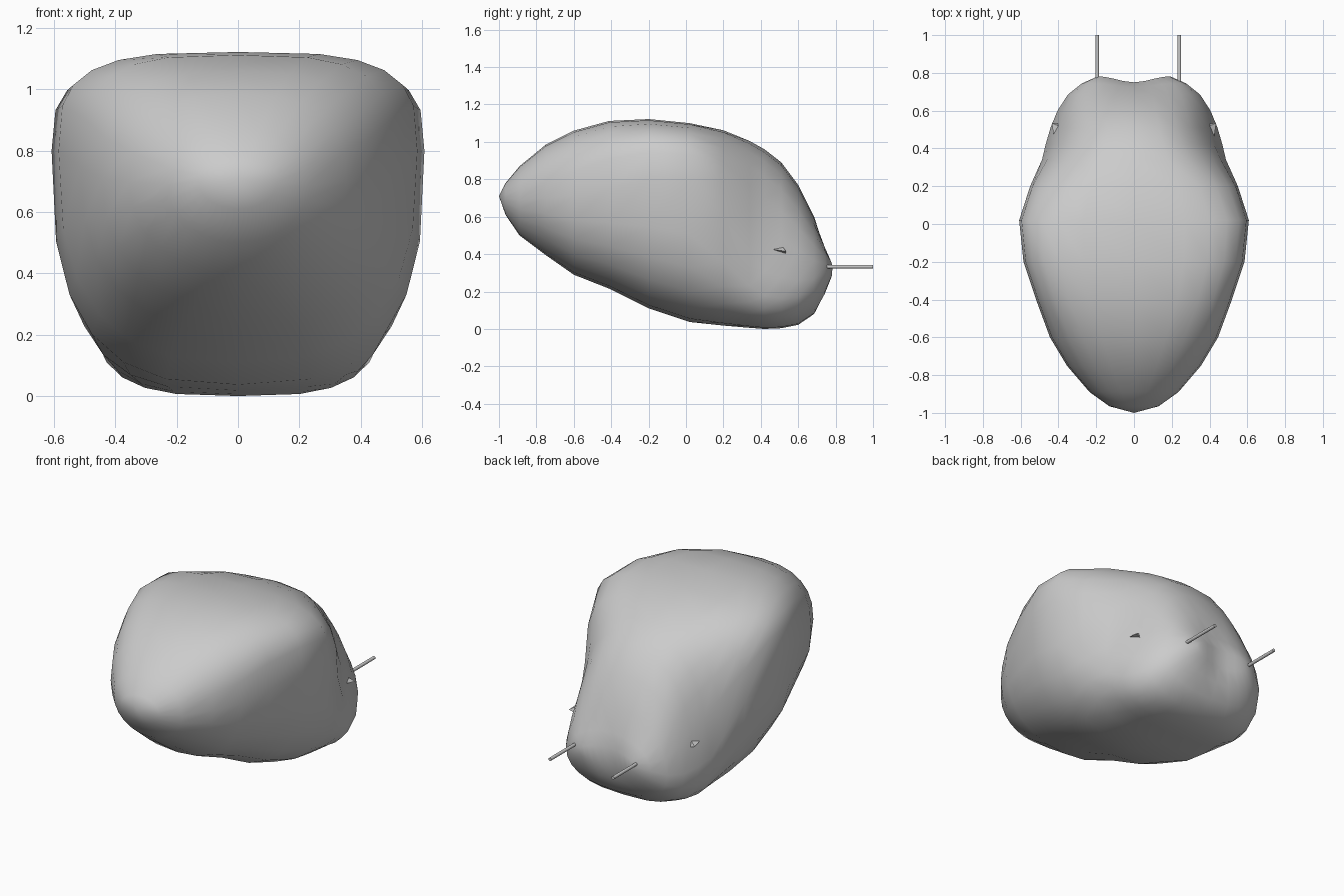
import bpy, bmesh, math

if "Cube" in bpy.data.objects:
    bpy.data.objects.remove(bpy.data.objects["Cube"])

SEG = 24
# cross-sections: y, half width, bottom z, widest z, top z, upper power, lower power, side dent
SECTIONS = [
    (-0.965, 0.13, 0.61, 0.70, 0.78, 2.0, 2.0, 0),
    (-0.89, 0.235, 0.50, 0.69, 0.87, 2.2, 2.0, 0),
    (-0.75, 0.355, 0.395, 0.70, 0.985, 2.5, 2.1, 0),
    (-0.60, 0.445, 0.29, 0.71, 1.06, 2.8, 2.3, 0),
    (-0.41, 0.515, 0.215, 0.75, 1.112, 3.3, 2.5, 0),
    (-0.20, 0.585, 0.11, 0.80, 1.122, 3.4, 2.7, 0),
    (0.02, 0.608, 0.037, 0.80, 1.10, 3.3, 2.85, 0),
    (0.20, 0.55, 0.018, 0.60, 1.062, 3.0, 3.1, 0.0),
    (0.34, 0.487, 0.006, 0.40, 1.005, 2.8, 3.2, 0.04),
    (0.42, 0.468, 0.0, 0.31, 0.96, 2.7, 3.2, 0.09),
    (0.51, 0.442, 0.004, 0.28, 0.89, 2.5, 3.1, 0.11),
    (0.60, 0.405, 0.022, 0.26, 0.77, 2.3, 2.8, 0.08),
    (0.685, 0.35, 0.08, 0.27, 0.60, 2.2, 2.5, 0.03),
    (0.745, 0.275, 0.17, 0.30, 0.46, 2.2, 2.3, 0),
    (0.785, 0.19, 0.255, 0.32, 0.375, 2.2, 2.2, 0),
]


def finish(bm, name):
    bmesh.ops.recalc_face_normals(bm, faces=bm.faces)
    mesh = bpy.data.meshes.new(name)
    bm.to_mesh(mesh)
    bm.free()
    obj = bpy.data.objects.new(name, mesh)
    bpy.context.collection.objects.link(obj)
    return obj


# Body: lofted egg-shaped sections with a shallow groove at the rear
bm = bmesh.new()
rings = []
for y, w, zb, zm, zt, nu, nl, dent in SECTIONS:
    ring = []
    for i in range(SEG):
        a = 2 * math.pi * i / SEG
        c, s = math.cos(a), math.sin(a)
        n = nu if s >= 0 else nl
        x = w * math.copysign(abs(c) ** (2 / n), c)
        x *= 1 - dent * min(1, max(0, s) * 3)
        h = (zt - zm) if s >= 0 else (zm - zb)
        z = zm + h * math.copysign(abs(s) ** (2 / n), s)
        depth = 0.035 if y > 0.76 else 0.02 if y > 0.72 else 0
        ring.append(bm.verts.new((x, y - depth * math.exp(-(x / 0.12) ** 2), z)))
    rings.append(ring)
for r0, r1 in zip(rings, rings[1:]):
    for i in range(SEG):
        j = (i + 1) % SEG
        bm.faces.new((r0[i], r0[j], r1[j], r1[i]))
# Pointed front tip
tip = bm.verts.new((0, -1.0, 0.71))
for i in range(SEG):
    bm.faces.new((rings[0][i], rings[0][(i + 1) % SEG], tip))
# Rear cap: strips joining the upper and lower halves
end = rings[-1]
half = SEG // 2
for i in range(half):
    quad = (end[i], end[i + 1], end[(SEG - i - 1) % SEG], end[(SEG - i) % SEG])
    bm.faces.new(list(dict.fromkeys(quad)))
body = finish(bm, "body")
body.data.shade_smooth()

# Small side spikes near the rear
for side, label in ((-1, "left"), (1, "right")):
    bm = bmesh.new()
    pts = [(0.42, 0.43, 0.43), (0.38, 0.53, 0.395), (0.37, 0.505, 0.455), (0.435, 0.535, 0.415)]
    v = [bm.verts.new((side * x, y, z)) for x, y, z in pts]
    for f in ((0, 1, 2), (0, 1, 3), (1, 2, 3), (2, 0, 3)):
        bm.faces.new([v[k] for k in f])
    finish(bm, "spike_" + label)

# Rear pins
for x, label in ((-0.195, "left"), (0.24, "right")):
    bpy.ops.mesh.primitive_cylinder_add(vertices=12, radius=0.01, depth=0.28,
                                        location=(x, 0.86, 0.333),
                                        rotation=(math.pi / 2, 0, 0))
    pin = bpy.context.object
    pin.name = "pin_" + label
    bpy.ops.object.shade_smooth_by_angle(angle=math.radians(40))
